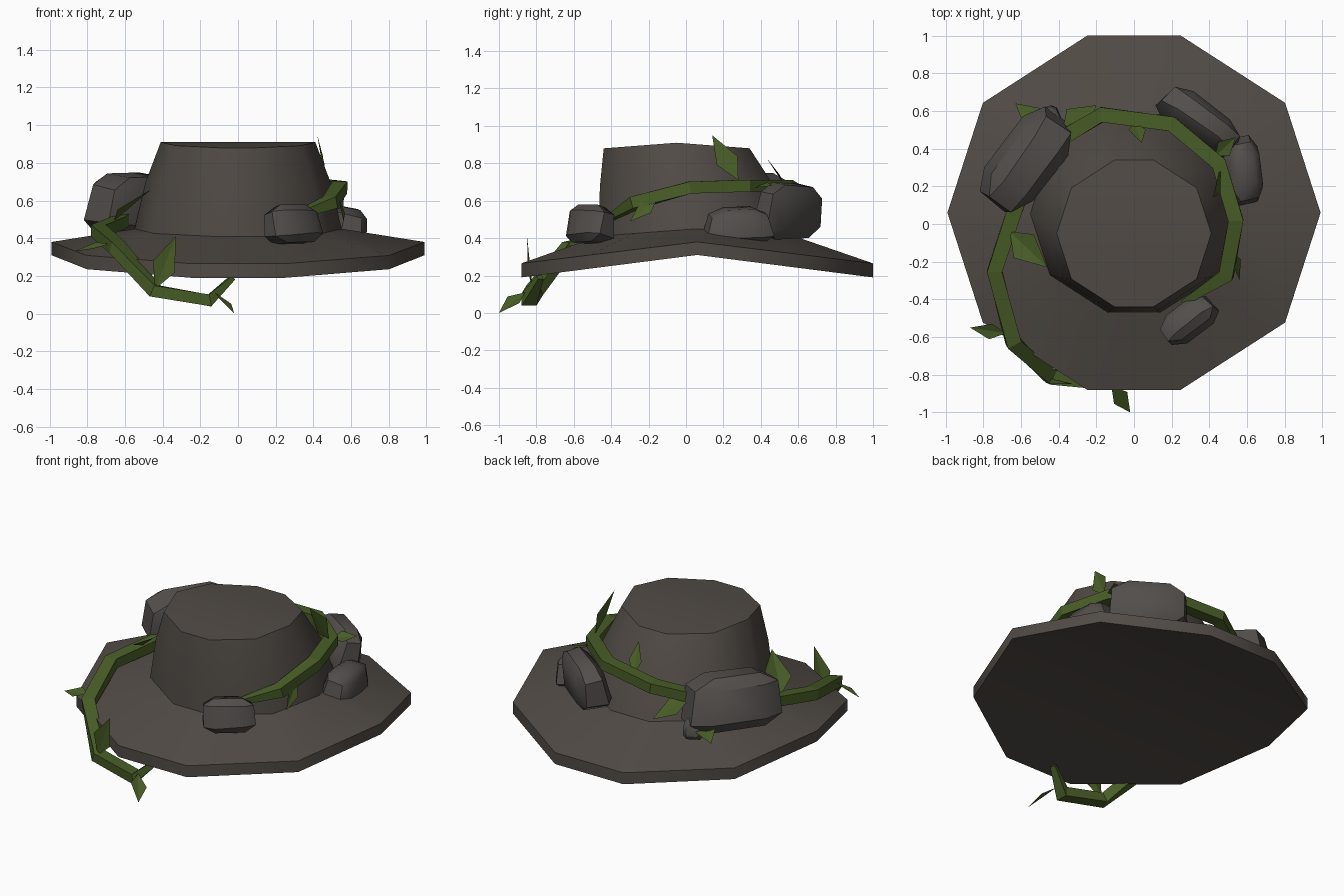
import bpy, bmesh, math, random
from mathutils import Vector, Matrix

old = bpy.data.objects.get("Cube")
if old:
    bpy.data.objects.remove(old, do_unlink=True)


def material(name, rgb):
    m = bpy.data.materials.new(name)
    m.use_nodes = True
    m.diffuse_color = (*rgb, 1)
    m.node_tree.nodes["Principled BSDF"].inputs["Base Color"].default_value = (*rgb, 1)
    return m


FELT = material("brown_grey_felt", (0.082, 0.070, 0.060))
STONE = material("grey_stone", (0.084, 0.076, 0.071))
LEAF = material("leaf_green", (0.066, 0.110, 0.020))


def finish(name, bm, mat, smooth=None):
    me = bpy.data.meshes.new(name)
    bm.to_mesh(me)
    bm.free()
    me.materials.append(mat)
    if smooth:
        me.shade_smooth()
        me.set_sharp_from_angle(angle=math.radians(smooth))
    ob = bpy.data.objects.new(name, me)
    bpy.context.collection.objects.link(ob)
    return ob


# Hat: ten-sided rings, each sagging toward front and back
QUARTER = [(1, 0), (0.81, 0.62), (0.25, 1)]
UNIT = QUARTER + [(-x, y) for x, y in reversed(QUARTER)]
UNIT += [(x, -y) for x, y in UNIT[4:2:-1]] and [(-0.81, -0.62), (-0.25, -1), (0.25, -1), (0.81, -0.62)]


def ring(bm, rx, front, back, z, sag):
    mid, ry = (front + back) / 2, (back - front) / 2
    return [bm.verts.new((x * rx, mid + y * ry, z - sag * abs(y))) for x, y in UNIT]


bm = bmesh.new()
rings = [ring(bm, *r) for r in (
    (0.99, -0.88, 1.00, 0.31, 0.12),    # lower brim edge
    (0.99, -0.88, 1.00, 0.38, 0.115),   # upper brim edge
    (0.55, -0.47, 0.58, 0.45, 0.04),    # crown base
    (0.49, -0.46, 0.47, 0.70, 0.02),    # crown middle
    (0.41, -0.44, 0.34, 0.91, 0.03))]   # crown top
for a, b in zip(rings, rings[1:]):
    for i in range(10):
        j = (i + 1) % 10
        bm.faces.new((a[i], a[j], b[j], b[i]))
for loop in (rings[0], rings[-1]):
    for strip in ((1, 2, 3, 4), (0, 1, 4, 5), (0, 5, 6, 9), (9, 6, 7, 8)):
        bm.faces.new([loop[k] for k in strip])
bmesh.ops.recalc_face_normals(bm, faces=bm.faces)
finish("hat", bm, FELT, 42)


# Rocks: chamfered, tapered, slightly uneven blocks
def rock(name, centre, size, turn, tilt, seed):
    rnd = random.Random(seed)
    bm = bmesh.new()
    bmesh.ops.create_cube(bm, size=1)
    for v in bm.verts:
        if v.co.z > 0:
            v.co.x *= 0.85
            v.co.y *= 0.8
        v.co += Vector([rnd.uniform(-0.08, 0.08) for _ in range(3)])
    bmesh.ops.bevel(bm, geom=bm.edges[:], offset=0.2, segments=1, affect='EDGES')
    rot = Matrix.Rotation(math.radians(turn), 4, 'Z') @ Matrix.Rotation(math.radians(tilt), 4, 'X')
    bm.transform(Matrix.Translation(centre) @ rot @ Matrix.Diagonal((*size, 1)))
    bmesh.ops.recalc_face_normals(bm, faces=bm.faces)
    finish(name, bm, STONE, 38)


rock("large_rock", (-0.565, 0.33, 0.58), (0.55, 0.30, 0.31), 55, 12, 1)
rock("front_rock", (0.285, -0.51, 0.475), (0.33, 0.20, 0.20), 38, -8, 2)
rock("side_rock", (0.59, 0.29, 0.47), (0.35, 0.19, 0.18), 98, 10, 3)
rock("back_rock", (0.35, 0.55, 0.545), (0.46, 0.20, 0.28), -38, -10, 4)
rock("small_rock", (-0.45, 0.56, 0.45), (0.13, 0.12, 0.14), 20, 0, 5)


# Vine: square stem swept along a path
def vine(name, points, half):
    pts = [Vector(p) for p in points]
    bm = bmesh.new()
    prev = None
    last = len(pts) - 1
    for i, p in enumerate(pts):
        along = (pts[min(i + 1, last)] - pts[max(i - 1, 0)]).normalized()
        side = along.cross((0, 0, 1)).normalized()
        up = side.cross(along)
        r = half * (0.4 if i in (0, last) else 1)
        cur = [bm.verts.new(p + side * a * r + up * b * r * 0.8)
               for a, b in ((1, 1), (-1, 1), (-1, -1), (1, -1))]
        if prev:
            for k in range(4):
                n = (k + 1) % 4
                bm.faces.new((prev[k], prev[n], cur[n], cur[k]))
        if i in (0, last):
            bm.faces.new(cur)
        prev = cur
    bmesh.ops.recalc_face_normals(bm, faces=bm.faces)
    finish(name, bm, LEAF)


vine("vine", [
    (0.26, -0.42, 0.50), (0.49, -0.27, 0.59), (0.54, 0.02, 0.67), (0.45, 0.32, 0.68),
    (0.20, 0.53, 0.68), (-0.17, 0.58, 0.65), (-0.36, 0.47, 0.60), (-0.55, 0.30, 0.54),
    (-0.64, 0.05, 0.48), (-0.74, -0.25, 0.44), (-0.64, -0.63, 0.35),
    (-0.44, -0.81, 0.12), (-0.15, -0.84, 0.07), (-0.03, -0.78, 0.19)], 0.04)


# Leaves: thin folded kites
def leaf(name, base, tip, width, normal):
    base, tip = Vector(base), Vector(tip)
    along = tip - base
    nrm = Vector(normal).normalized()
    side = along.cross(nrm).normalized() * width / 2
    lift = nrm * width * 0.1
    bm = bmesh.new()
    b, t, l, r = [bm.verts.new(p) for p in (
        base, tip, base + along * 0.45 - side + lift, base + along * 0.4 + side + lift)]
    bm.faces.new((b, r, t))
    bm.faces.new((b, t, l))
    finish(name, bm, LEAF)


leaf("upright_leaf", (0.46, 0.28, 0.71), (0.42, 0.14, 0.95), 0.12, (1, 0, 0.2))
leaf("back_rock_leaf", (0.43, 0.36, 0.67), (0.54, 0.46, 0.68), 0.10, (0, -0.4, 1))
leaf("side_leaf", (0.53, -0.15, 0.62), (0.56, -0.30, 0.49), 0.09, (1, 0, 0.5))
leaf("back_leaf", (0.00, 0.54, 0.66), (0.04, 0.43, 0.83), 0.09, (0, 1, 0.5))
leaf("broad_leaf", (-0.38, 0.49, 0.60), (-0.20, 0.63, 0.46), 0.16, (0, 0.5, 1))
leaf("rock_leaf", (-0.48, 0.52, 0.47), (-0.63, 0.64, 0.42), 0.12, (0, 0.3, 1))
leaf("crown_leaf", (-0.66, -0.04, 0.49), (-0.46, -0.23, 0.66), 0.17, (-0.6, 0.2, 0.8))
leaf("brim_leaf", (-0.68, -0.58, 0.37), (-0.87, -0.55, 0.33), 0.09, (0, -0.4, 1))
leaf("hanging_leaf", (-0.44, -0.82, 0.13), (-0.33, -0.85, 0.41), 0.13, (0, -1, 0))
leaf("tip_leaf", (-0.12, -0.86, 0.11), (-0.02, -1.00, 0.00), 0.10, (0.6, -0.3, 0.6))
